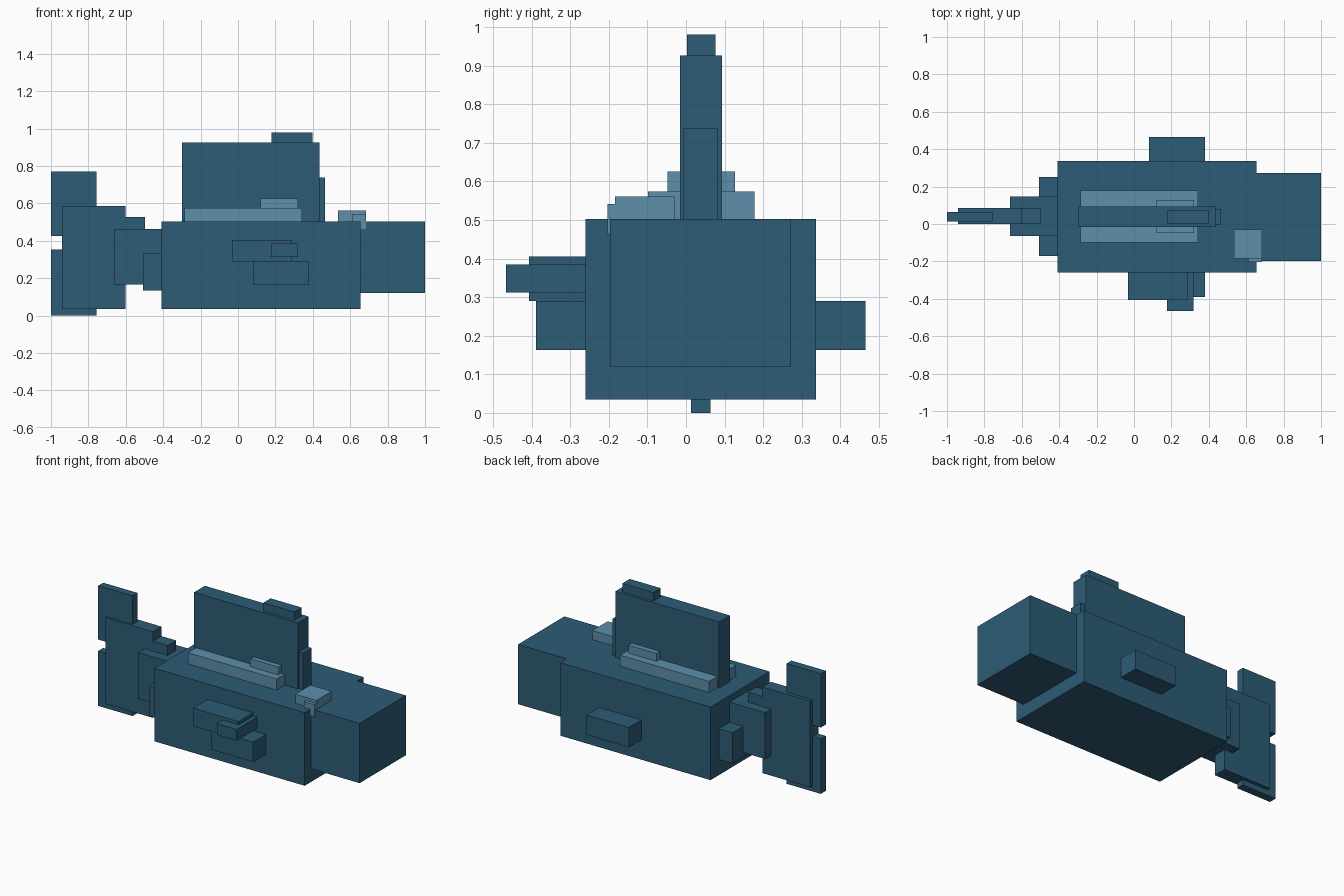
import bpy

default_cube = bpy.data.objects.get("Cube")
if default_cube:
    bpy.data.objects.remove(default_cube, do_unlink=True)


def make_material(name, colour):
    mat = bpy.data.materials.new(name)
    mat.use_nodes = True
    mat.diffuse_color = colour
    mat.node_tree.nodes["Principled BSDF"].inputs["Base Color"].default_value = colour
    return mat


deep_blue = make_material("deep blue", (0.026, 0.107, 0.181, 1))
pale_blue = make_material("pale blue", (0.109, 0.275, 0.407, 1))


def box(name, x, y, z, mat=deep_blue):
    """Box spanning the given (low, high) range on each axis."""
    spans = (x, y, z)
    bpy.ops.mesh.primitive_cube_add(size=1, location=[sum(s) / 2 for s in spans])
    obj = bpy.context.object
    obj.name = name
    obj.scale = [hi - lo for lo, hi in spans]
    bpy.ops.object.transform_apply(location=False, rotation=False, scale=True)
    obj.data.materials.append(mat)
    return obj


# Body and head
box("body", (-0.41, 0.655), (-0.26, 0.337), (0.035, 0.503))
box("head", (0.64, 1.0), (-0.197, 0.272), (0.12, 0.503))

# Back fin with its cap and leading edge
box("back_fin", (-0.30, 0.435), (-0.016, 0.093), (0.48, 0.926))
box("back_fin_cap", (0.178, 0.398), (0.002, 0.076), (0.91, 0.98))
box("back_fin_leading_edge", (0.42, 0.465), (-0.006, 0.081), (0.48, 0.737))

# Pale saddle at the foot of the back fin
box("saddle", (-0.287, 0.343), (-0.098, 0.178), (0.48, 0.574), pale_blue)
box("saddle_step", (0.12, 0.32), (-0.048, 0.127), (0.55, 0.625), pale_blue)

# Single eye on the right shoulder
box("eye", (0.535, 0.685), (-0.184, -0.03), (0.495, 0.561), pale_blue)
box("eye_corner", (0.61, 0.685), (-0.204, -0.05), (0.463, 0.541), pale_blue)

# Side fins: a matching pair, plus the stepped fin on the right
for side, y in (("right", (-0.389, -0.25)), ("left", (0.32, 0.465))):
    box(side + "_side_fin", (0.08, 0.38), y, (0.163, 0.29))
box("right_upper_fin", (-0.033, 0.29), (-0.407, -0.25), (0.29, 0.405))
box("right_upper_fin_tip", (0.177, 0.317), (-0.466, -0.25), (0.312, 0.384))

# Tapering tail root
box("tail_root_lower", (-0.507, -0.40), (-0.171, 0.252), (0.135, 0.332))
box("tail_root_upper", (-0.663, -0.40), (-0.065, 0.146), (0.165, 0.462))

# Tail fin with upper and lower tips
box("tail_fin", (-0.94, -0.602), (-0.001, 0.085), (0.035, 0.587))
box("tail_fin_brace", (-0.84, -0.498), (-0.001, 0.085), (0.23, 0.526))
for label, z in (("upper", (0.425, 0.77)), ("lower", (0.0, 0.352))):
    box(label + "_tail_tip", (-1.0, -0.757), (0.013, 0.063), z)
